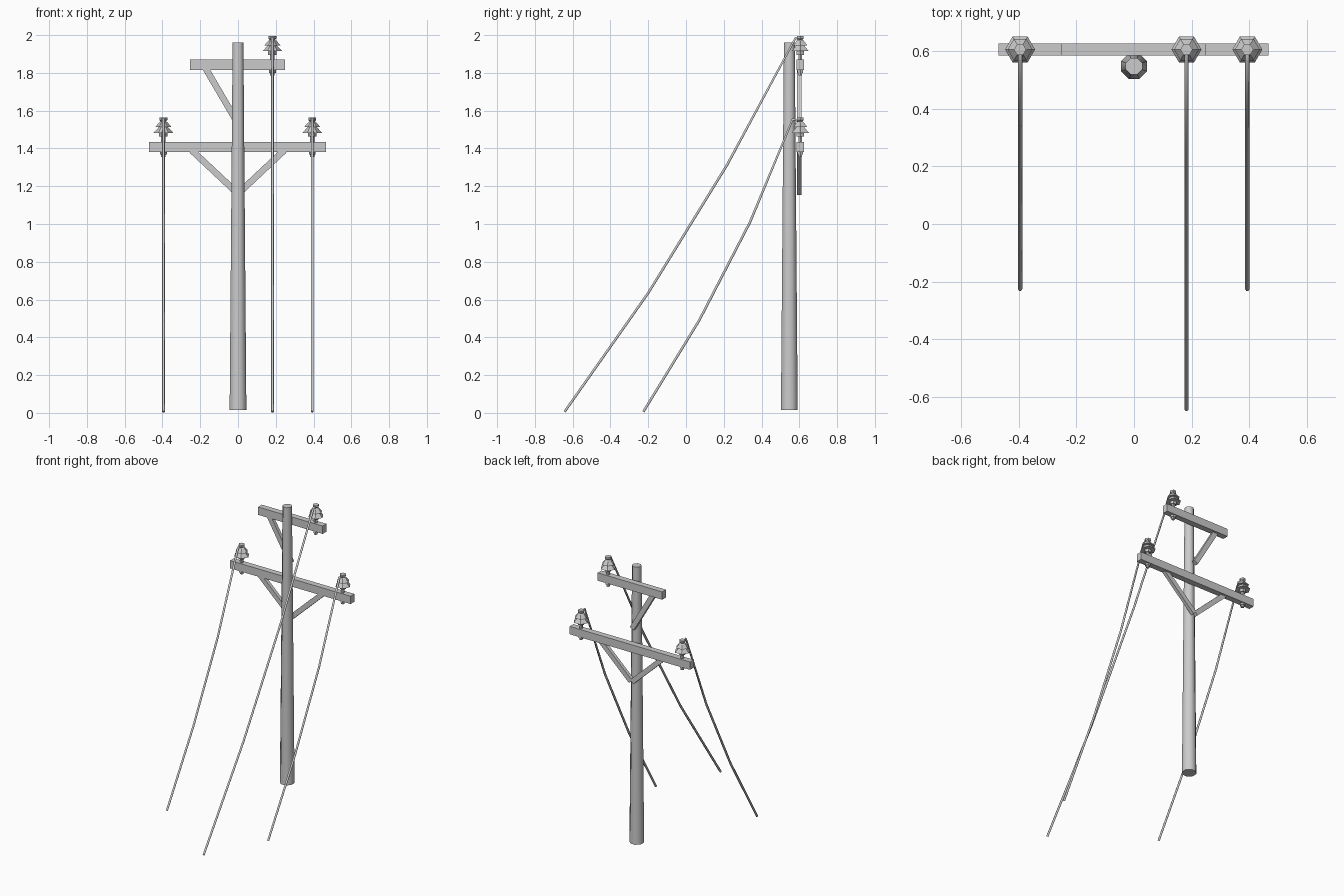
import bpy, bmesh, math
from mathutils import Vector

cube = bpy.data.objects.get("Cube")
if cube:
    bpy.data.objects.remove(cube)

grey = bpy.data.materials.new("light_grey")
grey.use_nodes = True
COLOUR = (0.6, 0.6, 0.6, 1)
grey.diffuse_color = COLOUR
grey.node_tree.nodes["Principled BSDF"].inputs["Base Color"].default_value = COLOUR

POLE_Y = 0.547
BEAM_Y = 0.605


def finish(name, bm):
    bmesh.ops.recalc_face_normals(bm, faces=bm.faces)
    mesh = bpy.data.meshes.new(name)
    bm.to_mesh(mesh)
    bm.free()
    mesh.materials.append(grey)
    obj = bpy.data.objects.new(name, mesh)
    bpy.context.collection.objects.link(obj)
    return obj


def lathe(name, profile, sides, location, turn=0.0):
    """Stack rings of (radius, height) and cap both ends."""
    bm = bmesh.new()
    rings = []
    for r, z in profile:
        angles = [turn + math.tau * i / sides for i in range(sides)]
        rings.append([bm.verts.new((r * math.cos(a), r * math.sin(a), z)) for a in angles])
    for low, high in zip(rings, rings[1:]):
        for i in range(sides):
            j = (i + 1) % sides
            bm.faces.new((low[i], low[j], high[j], high[i]))
    bm.faces.new(rings[0])
    bm.faces.new(rings[-1])
    obj = finish(name, bm)
    obj.location = location
    return obj


def plank(name, outline, y, depth):
    """Extrude an (x, z) outline along y."""
    bm = bmesh.new()
    face = bm.faces.new([bm.verts.new((x, y - depth / 2, z)) for x, z in outline])
    new = bmesh.ops.extrude_face_region(bm, geom=[face])["geom"]
    verts = [v for v in new if isinstance(v, bmesh.types.BMVert)]
    bmesh.ops.translate(bm, verts=verts, vec=(0, depth, 0))
    return finish(name, bm)


def beam(name, x0, x1, z0, z1):
    return plank(name, [(x0, z0), (x1, z0), (x1, z1), (x0, z1)], BEAM_Y, 0.042)


def brace(name, top, bottom, width=0.034):
    a, b = Vector(top), Vector(bottom)
    d = (b - a).normalized()
    side = Vector((-d.y, d.x)) * width / 2
    return plank(name, [a + side, a - side, b - side, b + side], 0.599, 0.024)


def wire(name, x, path):
    curve = bpy.data.curves.new(name, "CURVE")
    curve.dimensions = "3D"
    curve.bevel_depth = 0.0075
    curve.bevel_resolution = 1
    curve.use_fill_caps = True
    spline = curve.splines.new("POLY")
    spline.points.add(len(path) - 1)
    for point, (y, z) in zip(spline.points, path):
        point.co = (x, y, z, 1)
    curve.materials.append(grey)
    obj = bpy.data.objects.new(name, curve)
    bpy.context.collection.objects.link(obj)
    bpy.ops.object.select_all(action="DESELECT")
    obj.select_set(True)
    bpy.context.view_layer.objects.active = obj
    bpy.ops.object.convert(target="MESH")


# Tapered pole
pole = lathe("pole", [(0.048, 0.015), (0.031, 1.96)], 8, (0, POLE_Y, 0), math.pi / 8)

# Crossbeams
beam("upper_beam", -0.253, 0.25, 1.815, 1.87)
beam("lower_beam", -0.47, 0.467, 1.38, 1.435)

# Diagonal braces
brace("upper_brace", (-0.175, 1.83), (-0.005, 1.54))
for label, s in (("right", -1), ("left", 1)):
    brace("lower_brace_" + label, (s * 0.245, 1.39), (s * 0.005, 1.165))

# Two-skirt insulators, each on a pin through its beam
INSULATOR = [(0.012, -0.208), (0.012, -0.10), (0.022, -0.10), (0.022, -0.08),
             (0.052, -0.08), (0.024, -0.05), (0.043, -0.05), (0.022, -0.025),
             (0.014, -0.02), (0.021, -0.013), (0.021, 0)]
# Sagging wires, from the insulator down to the ground end
LONG = [(0.612, 1.972), (0.58, 1.985), (0.217, 1.312), (-0.2, 0.635), (-0.643, 0.006)]
SHORT = [(0.612, 1.54), (0.565, 1.555), (0.339, 1.01), (0.07, 0.49), (-0.226, 0.006)]

for label, x, top, path in (("upper", 0.182, 1.995, LONG),
                            ("lower_right", -0.395, 1.563, SHORT),
                            ("lower_left", 0.393, 1.563, SHORT)):
    lathe("insulator_" + label, INSULATOR, 6, (x, BEAM_Y, top))
    # Nut under the beam
    lathe("nut_" + label, [(0.018, -0.195), (0.018, -0.178)], 6, (x, BEAM_Y, top))
    wire("wire_" + label, x, path)

# Soft shading on the round pole
bpy.ops.object.select_all(action="DESELECT")
pole.select_set(True)
bpy.context.view_layer.objects.active = pole
bpy.ops.object.shade_smooth_by_angle(angle=math.radians(50))
